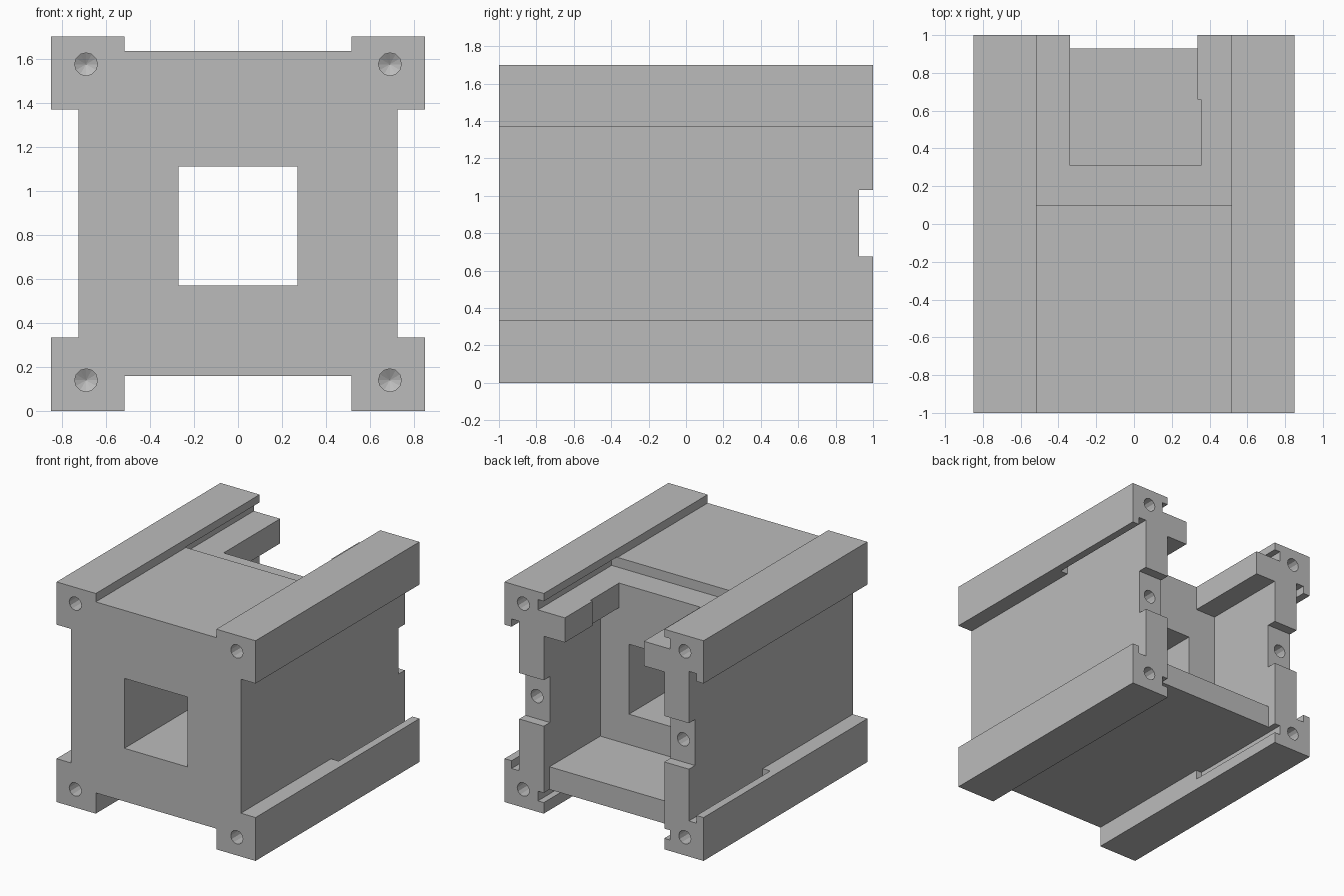
import bpy
import bmesh
import math
from mathutils import Matrix, Vector

default = bpy.data.objects.get("Cube")
if default:
    bpy.data.objects.remove(default, do_unlink=True)

# Single flat material
GREY = (0.5, 0.5, 0.5, 1.0)
grey = bpy.data.materials.new("plain_grey")
grey.use_nodes = True
grey.diffuse_color = GREY
grey.node_tree.nodes["Principled BSDF"].inputs["Base Color"].default_value = GREY

HALF_X, HALF_Y, HEIGHT = 0.85, 1.0, 1.7
MID_Z = HEIGHT / 2
RAIL_X, WALL_X = 0.515, 0.725           # rail inner edge, side wall
RAIL_LOW, RAIL_HIGH = 0.335, 1.37       # rail edges on the sides
FLOOR, ROOF = 0.16, 1.635               # channel planes below and above
CAVITY_Y, STEP_Y = 0.31, 0.1
OUT = 1.2                               # overshoot past the rear end


def to_object(name, bm):
    bmesh.ops.recalc_face_normals(bm, faces=bm.faces)
    mesh = bpy.data.meshes.new(name)
    bm.to_mesh(mesh)
    bm.free()
    obj = bpy.data.objects.new(name, mesh)
    bpy.context.scene.collection.objects.link(obj)
    return obj


def extruded(name, profile, y0, y1):
    bm = bmesh.new()
    face = bm.faces.new([bm.verts.new((x, y0, z)) for x, z in profile])
    new = bmesh.ops.extrude_face_region(bm, geom=[face])["geom"]
    bmesh.ops.translate(bm, vec=(0, y1 - y0, 0),
                        verts=[v for v in new if isinstance(v, bmesh.types.BMVert)])
    return to_object(name, bm)


def cut(cutter):
    """Subtract a cutter from the body, then discard it."""
    cutter.hide_render = True
    mod = body.modifiers.new("cut", "BOOLEAN")
    mod.operation, mod.solver, mod.object = "DIFFERENCE", "EXACT", cutter
    bpy.context.view_layer.objects.active = body
    bpy.ops.object.modifier_apply(modifier=mod.name)
    bpy.data.objects.remove(cutter, do_unlink=True)


def cut_box(xs, ys, zs):
    (x0, x1), (z0, z1) = sorted(xs), sorted(zs)
    cut(extruded("cutter", [(x0, z0), (x1, z0), (x1, z1), (x0, z1)], *ys))


def cut_drill(x, y, z, inward, radius=0.052, depth=0.3, tip=0.03):
    """Blind round hole along y with a conical end."""
    bm = bmesh.new()
    rings = []
    for d in (-0.05, depth):
        rings.append([bm.verts.new((x + radius * math.cos(a), y + inward * d,
                                    z + radius * math.sin(a)))
                      for a in (math.tau * i / 12 for i in range(12))])
    point = bm.verts.new((x, y + inward * (depth + tip), z))
    bm.faces.new(rings[0])
    for i in range(12):
        j = (i + 1) % 12
        bm.faces.new((rings[0][i], rings[0][j], rings[1][j], rings[1][i]))
        bm.faces.new((rings[1][i], rings[1][j], point))
    cut(to_object("cutter", bm))


# Housing block with four corner rails
right_half = [(RAIL_X, FLOOR), (RAIL_X, 0), (HALF_X, 0), (HALF_X, RAIL_LOW),
              (WALL_X, RAIL_LOW), (WALL_X, RAIL_HIGH), (HALF_X, RAIL_HIGH),
              (HALF_X, HEIGHT), (RAIL_X, HEIGHT), (RAIL_X, ROOF)]
body = extruded("housing", right_half + [(-x, z) for x, z in reversed(right_half)],
                -HALF_Y, HALF_Y)

# Rear cavity and front window
cut_box((-RAIL_X, RAIL_X), (CAVITY_Y, OUT), (RAIL_LOW, RAIL_HIGH))
cut_box((-0.27, 0.27), (-OUT, 0.5), (0.57, 1.11))

# Lowered rear roof, with its slots in the upper rails
cut_box((-0.565, 0.565), (STEP_Y, OUT), (1.56, 1.64))

# Roof opening, slightly wider along its inner right part
cut_box((-0.34, 0.335), (CAVITY_Y, OUT), (1.3, 1.6))
cut_box((0.3, 0.355), (CAVITY_Y, 0.66), (1.3, 1.6))

# Recessed rear edge of the floor
cut_box((-RAIL_X, RAIL_X), (0.93, OUT), (0.1, 0.4))

for side in (-1, 1):
    # Slots in the lower rails and beside the walls
    cut_box((side * 0.5, side * 0.565), (STEP_Y, OUT), (0.085, FLOOR))
    cut_box((side * WALL_X, side * 0.79), (STEP_Y, OUT), (0.275, 0.36))
    cut_box((side * WALL_X, side * 0.79), (STEP_Y, OUT), (1.345, 1.43))
    # Notch in the rear wall edge, with a screw hole
    cut_box((side * 0.45, side * 0.8), (0.925, OUT), (0.675, 1.03))
    cut_drill(side * 0.625, 0.925, MID_Z, -1)
    # Screw holes in both ends of each rail
    for z in (0.14, 1.575):
        cut_drill(side * 0.69, -HALF_Y, z, 1)
        cut_drill(side * 0.69, HALF_Y, z, -1)

body.data.materials.clear()
body.data.materials.append(grey)
for poly in body.data.polygons:
    poly.material_index = 0
    poly.use_smooth = False
